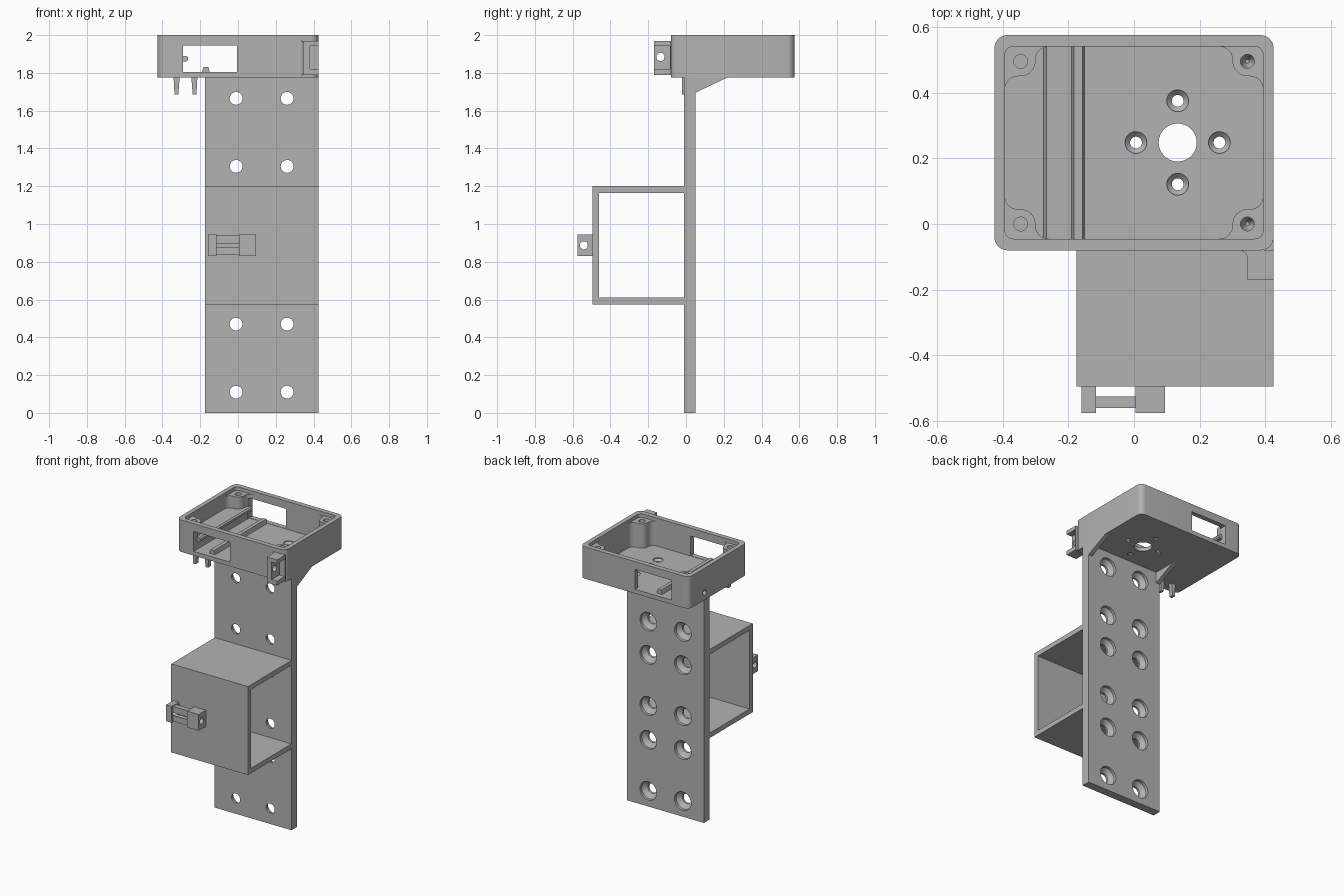
import bpy, bmesh, math
from mathutils import Vector

cube = bpy.data.objects.get("Cube")
if cube:
    bpy.data.objects.remove(cube, do_unlink=True)

grey = bpy.data.materials.new("plain grey")
grey.use_nodes = True
grey.diffuse_color = (0.45, 0.45, 0.45, 1)
grey.node_tree.nodes["Principled BSDF"].inputs["Base Color"].default_value = (0.45, 0.45, 0.45, 1)


def place(axis, a, b, h):
    """Put profile point (a, b) at height h along the chosen axis."""
    return Vector({"x": (h, a, b), "y": (a, h, b), "z": (a, b, h)}[axis])


def finish(name, bm):
    bmesh.ops.recalc_face_normals(bm, faces=bm.faces)
    mesh = bpy.data.meshes.new(name)
    bm.to_mesh(mesh)
    bm.free()
    mesh.materials.append(grey)
    obj = bpy.data.objects.new(name, mesh)
    bpy.context.collection.objects.link(obj)
    return obj


def loft(name, axis, rings):
    """Skin a stack of (points, height) rings and cap both ends."""
    bm = bmesh.new()
    loops = [[bm.verts.new(place(axis, a, b, h)) for a, b in pts] for pts, h in rings]
    n = len(loops[0])
    for low, high in zip(loops, loops[1:]):
        for i in range(n):
            j = (i + 1) % n
            bm.faces.new((low[i], low[j], high[j], high[i]))
    bm.faces.new(loops[0])
    bm.faces.new(loops[-1])
    return finish(name, bm)


def prism(name, axis, pts, lo, hi):
    return loft(name, axis, [(pts, lo), (pts, hi)])


def block(name, x0, x1, y0, y1, z0, z1):
    return prism(name, "z", [(x0, y0), (x1, y0), (x1, y1), (x0, y1)], z0, z1)


def arc(cx, cy, r, start, end, n=8):
    steps = [math.radians(start + (end - start) * i / n) for i in range(n + 1)]
    return [(cx + r * math.cos(t), cy + r * math.sin(t)) for t in steps]


def drill(axis, a, b, steps):
    """Round cutter made from (radius, height) steps."""
    return loft("cutter", axis, [(arc(a, b, r, 0, 360, 32)[:-1], h) for r, h in steps])


def rounded(x0, x1, y0, y1, r):
    return (arc(x1 - r, y1 - r, r, 0, 90) + arc(x0 + r, y1 - r, r, 90, 180)
            + arc(x0 + r, y0 + r, r, 180, 270) + arc(x1 - r, y0 + r, r, 270, 360))


def cut(target, cutters):
    for c in cutters:
        m = target.modifiers.new("cut", "BOOLEAN")
        m.operation, m.solver, m.object = "DIFFERENCE", "EXACT", c
    bpy.context.view_layer.update()
    graph = bpy.context.evaluated_depsgraph_get()
    mesh = bpy.data.meshes.new_from_object(target.evaluated_get(graph))
    target.modifiers.clear()
    target.data = mesh
    for c in cutters:
        bpy.data.objects.remove(c, do_unlink=True)


# Back plate with countersunk screw holes
LEFT, RIGHT = -0.175, 0.425
plate = block("back_plate", LEFT, RIGHT, -0.01, 0.05, 0, 1.78)
cut(plate, [drill("y", x, z, [(0.034, -0.05), (0.034, 0.005), (0.065, 0.03), (0.065, 0.1)])
            for x in (-0.01, 0.26) for z in (0.11, 0.47, 0.71, 1.07, 1.305, 1.665)])

# Open-sided box on the front of the plate
prism("front_box", "x", [(-0.01, 0.575), (-0.495, 0.575), (-0.495, 1.2), (-0.01, 1.2),
                         (-0.01, 1.165), (-0.46, 1.165), (-0.46, 0.61), (-0.01, 0.61)], LEFT, RIGHT)

# Latch on the box: two lugs joined by a bored bar
for name, x0, x1, y0, y1, inset in (("latch_lug_outer", -0.16, -0.115, -0.575, -0.494, 0),
                                    ("latch_lug_inner", 0.005, 0.095, -0.575, -0.494, 0),
                                    ("latch_bar", -0.115, 0.005, -0.56, -0.525, 0.005)):
    part = block(name, x0, x1, y0, y1, 0.83 + inset, 0.945 - inset)
    cut(part, [drill("x", -0.541, 0.887, [(0.021, -0.3), (0.021, 0.3)])])

# Tray shell: cavity, windows, motor holes and cable hole
FLOOR, TOP, MID = 1.803, 2.0, 0.2475
tray = prism("tray", "z", rounded(-0.425, 0.425, -0.08, 0.575, 0.04), 1.775, TOP)
cavity = prism("cutter", "z", rounded(-0.393, 0.393, -0.045, 0.54, 0.025), FLOOR, 2.1)
window = block("cutter", -0.29, -0.005, -0.3, 0.8, FLOOR + 0.002, 1.945)
cx, cy, d = 0.133, 0.248, 0.127
holes = [drill("z", cx, cy, [(0.058, 1.7), (0.058, 1.9)])]
for dx, dy in ((d, 0), (-d, 0), (0, d), (0, -d)):
    holes.append(drill("z", cx + dx, cy + dy,
                       [(0.018, 1.7), (0.018, 1.783), (0.033, 1.798), (0.033, 1.9)]))
cable = drill("x", 0.4, 1.828, [(0.018, -0.5), (0.018, -0.38)])
cut(tray, [cavity, window, cable] + holes)

# Filleted screw bosses in the tray corners
outline = ([(0.394, 0.2935), (0.26, 0.2935)] + arc(0.26, 0.2525, 0.04, 90, 0)
           + arc(0.345, 0.2475, 0.045, 180, 270) + arc(0.353, 0.1625, 0.04, 90, 0))
for sx, side in ((1, "left"), (-1, "right")):
    for sy, end in ((1, "back"), (-1, "front")):
        boss = prism(f"{end}_{side}_boss", "z",
                     [(sx * x, MID + sy * y) for x, y in outline], FLOOR - 0.003, 1.975)
        cutters = [drill("z", sx * 0.345, MID + sy * 0.2475,
                         [(0.006, 1.86), (0.021, 1.89), (0.021, 2.1)])]
        if sx < 0:
            cutters.append(block("cutter", -0.29, -0.2, -0.3, 0.8, FLOOR, 1.945))
        cut(boss, cutters)

# Board guides inside the tray
prism("guide_ledge", "y", [(-0.394, 1.86), (-0.275, 1.86), (-0.265, 1.867), (-0.265, 1.883),
                           (-0.275, 1.89), (-0.394, 1.89)], -0.045, 0.54)
block("ledge_support", -0.394, -0.292, -0.045, 0.54, FLOOR, 1.861)
prism("guide_rail", "y", [(-0.19, FLOOR), (-0.15, FLOOR), (-0.157, 1.832), (-0.183, 1.832)],
      -0.045, 0.54)

# Hinge block at the tray's front corner, with an open pocket
hinge = prism("hinge_block", "z", [(0.425, -0.079), (0.425, -0.17), (0.345, -0.17)]
              + arc(0.32, -0.105, 0.025, 0, 90) + [(0.32, -0.079)], 1.79, 1.97)
cut(hinge, [block("cutter", 0.382, 0.5, -0.3, -0.085, 1.82, 1.943),
            drill("x", -0.135, 1.885, [(0.022, 0.2), (0.022, 0.5)])])

# Prongs below the tray
for i, x in enumerate((-0.326, -0.23)):
    s = 1 if i == 0 else -1
    prism(f"cable_prong_{i + 1}", "y", [(x - s * 0.015, 1.776), (x + s * 0.017, 1.776),
                                        (x + s * 0.01, 1.685), (x - s * 0.01, 1.685)], -0.02, 0.01)

# Gussets between plate and tray
for name, x in (("gusset_right", LEFT), ("gusset_left", RIGHT - 0.03)):
    prism(name, "x", [(0.049, 1.695), (0.22, 1.776), (0.049, 1.776)], x, x + 0.03)

# Smooth round walls, crisp corners
bpy.ops.object.select_all(action="DESELECT")
for obj in bpy.context.collection.objects:
    if obj.type == "MESH":
        obj.select_set(True)
        bpy.context.view_layer.objects.active = obj
bpy.ops.object.shade_smooth_by_angle(angle=math.radians(30))
